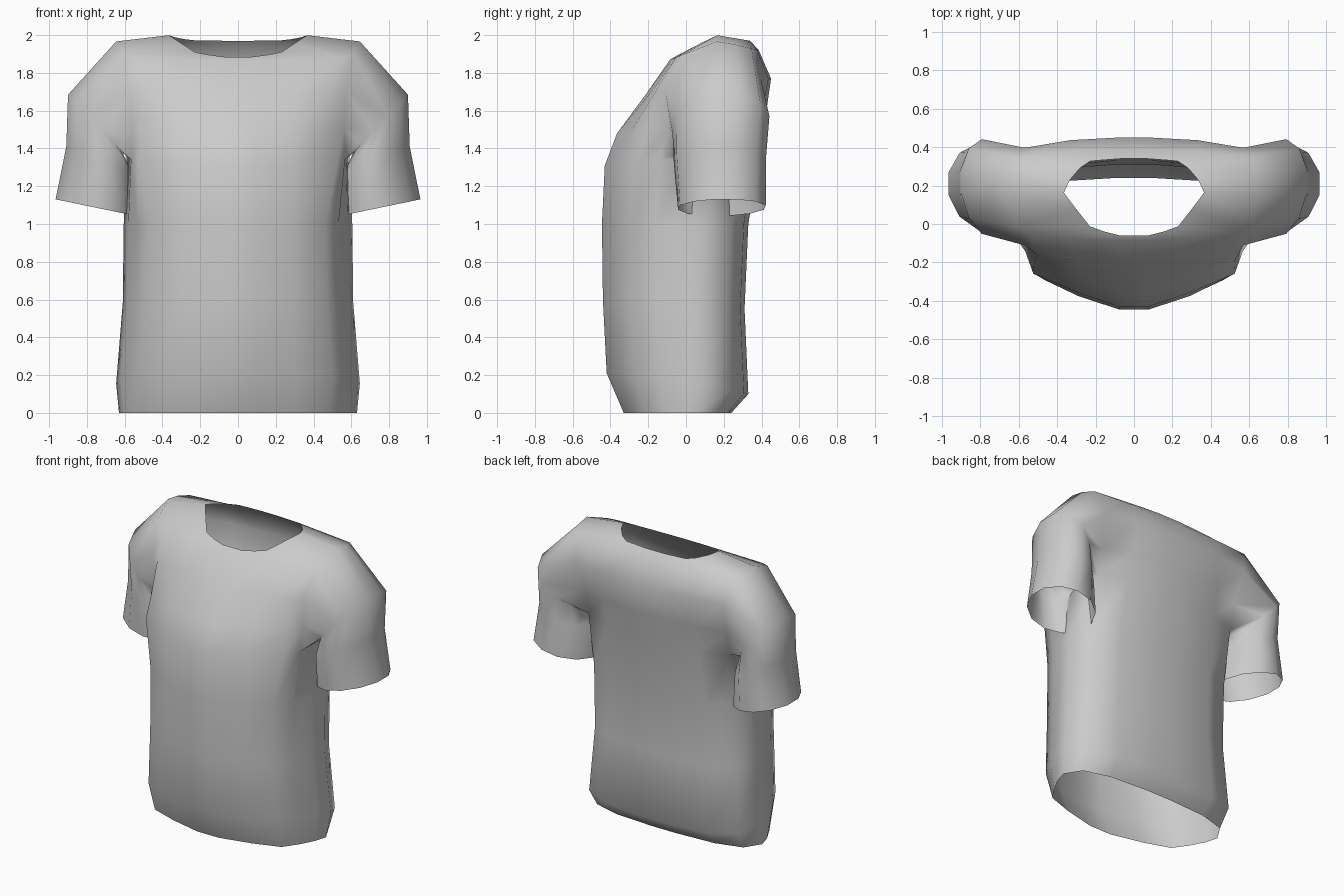
import bpy, bmesh, math
from mathutils import Vector

if "Cube" in bpy.data.objects:
    bpy.data.objects.remove(bpy.data.objects["Cube"])

fabric = bpy.data.materials.new("light grey fabric")
fabric.use_nodes = True
GREY = (0.6, 0.6, 0.6, 1)
fabric.diffuse_color = GREY
fabric.node_tree.nodes["Principled BSDF"].inputs["Base Color"].default_value = GREY

# Half cross-sections, front to back: share of half width, share of depth
BODY = [(.13, 0), (.48, .09), (.77, .2), (.88, .37), (.96, .54),
        (1, .69), (.89, .88), (.6, .97), (.15, 1)]
CHEST = [(.13, 0), (.5, .09), (.89, .21), (.96, .35), (.97, .54),
         (1, .7), (.92, .88), (.6, .97), (.15, 1)]
SHOULDER = [(.13, 0), (.5, .03), (.84, .07), (.95, .15), (1, .53),
            (1, .74), (.95, .92), (.55, .98), (.15, 1)]
NECK = [(.2, 0), (.42, .05), (.63, .12), (.82, .34), (1, .56),
        (.92, .72), (.77, .88), (.62, .97), (.2, 1)]
SIDE = .55
# Torso rings, hem to neck:
# section, half width, front y, back y, z at front, side, back
RINGS = [(BODY, .63, -.33, .24, 0, 0, 0),
         (BODY, .645, -.42, .33, .21, .18, .1),
         (BODY, .61, -.44, .31, .6, .6, .55),
         (BODY, .605, -.445, .33, 1, 1, 1),
         (CHEST, .59, -.43, .39, 1.31, 1.36, 1.38),
         (CHEST, .585, -.365, .42, 1.48, 1.52, 1.56),
         (SHOULDER, .6, -.21, .45, 1.69, 1.74, 1.77),
         (SHOULDER, .645, -.085, .385, 1.87, 1.97, 1.92),
         (NECK, .365, -.06, .34, 1.885, 2, 1.97)]
# Sleeve rings, shoulder to cuff: centre, centre to outer edge, half depth
SLEEVE = [((.755, .185, 1.53), (.15, .04, .16), .255),
          ((.735, .18, 1.34), (.18, .03, .075), .245),
          ((.755, .19, 1.087), (.218, .02, .045), .235)]
ARM_F, ARM_B, ARM_LOW, ARM_TOP = 3, 6, 4, 7


def ring_points(section, w, yf, yb, zf, zs, zb):
    """Closed ring: left half front to back, then right half back to front."""
    half = []
    for u, v in section:
        if v < SIDE:
            z = zf + (zs - zf) * v / SIDE
        else:
            z = zb + (zs - zb) * (1 - v) / (1 - SIDE)
        half.append((w * u, yf + (yb - yf) * v, z))
    return half + [(-x, y, z) for x, y, z in reversed(half)]


bm = bmesh.new()
rows = [[bm.verts.new(p) for p in ring_points(*ring)] for ring in RINGS]
n = len(BODY)

# Torso skin, leaving the two armholes open
for r in range(len(rows) - 1):
    for c in range(2 * n):
        lo = c if c < n else 2 * n - 2 - c
        if ARM_LOW <= r < ARM_TOP and ARM_F <= lo < ARM_B:
            continue
        d = (c + 1) % (2 * n)
        bm.faces.new((rows[r][c], rows[r][d], rows[r + 1][d], rows[r + 1][c]))

# Sleeves grown from the armhole loops
loop = [(ARM_LOW, c) for c in range(ARM_F, ARM_B)]
loop += [(r, ARM_B) for r in range(ARM_LOW, ARM_TOP)]
loop += [(ARM_TOP, c) for c in range(ARM_B, ARM_F, -1)]
loop += [(r, ARM_F) for r in range(ARM_TOP, ARM_LOW, -1)]
m = len(loop)
for s in (1, -1):
    prev = [rows[r][c if s > 0 else 2 * n - 1 - c] for r, c in loop]
    for centre, out, depth in SLEEVE:
        new = []
        for k in range(m):
            a = 2 * math.pi * (k - 1.5) / m
            p = Vector(centre) - Vector(out) * math.cos(a)
            p.y += depth * math.sin(a)
            p.x *= s
            new.append(bm.verts.new(p))
        for k in range(m):
            j = (k + 1) % m
            bm.faces.new((prev[k], prev[j], new[j], new[k]))
        prev = new

bmesh.ops.recalc_face_normals(bm, faces=bm.faces)
for f in bm.faces:
    f.smooth = True

mesh = bpy.data.meshes.new("shirt")
bm.to_mesh(mesh)
bm.free()
mesh.materials.append(fabric)
shirt = bpy.data.objects.new("shirt", mesh)
bpy.context.collection.objects.link(shirt)
